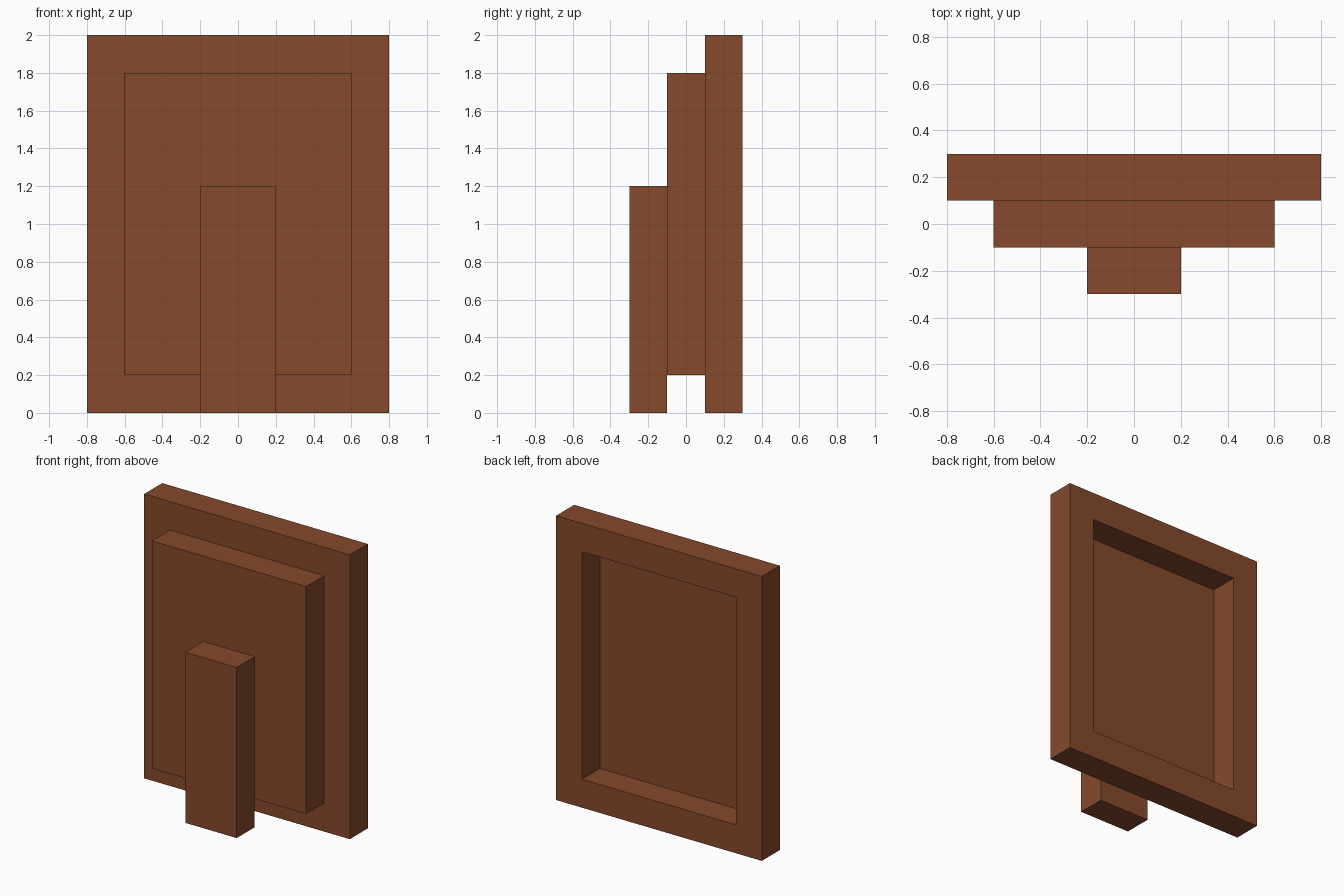
import bpy, bmesh

if "Cube" in bpy.data.objects:
    bpy.data.objects.remove(bpy.data.objects["Cube"])

wood = bpy.data.materials.new("brown wood")
wood.diffuse_color = (0.238, 0.067, 0.025, 1)
wood.use_nodes = True
wood.node_tree.nodes["Principled BSDF"].inputs["Base Color"].default_value = wood.diffuse_color


def finish(name, bm):
    bmesh.ops.recalc_face_normals(bm, faces=bm.faces)
    mesh = bpy.data.meshes.new(name)
    bm.to_mesh(mesh)
    bm.free()
    mesh.materials.append(wood)
    obj = bpy.data.objects.new(name, mesh)
    bpy.context.collection.objects.link(obj)
    return obj


def box(name, half_w, y0, y1, z0, z1):
    bm = bmesh.new()
    bmesh.ops.create_cube(bm, size=1)
    for v in bm.verts:
        v.co = (v.co.x * 2 * half_w,
                (y0 + y1) / 2 + v.co.y * (y1 - y0),
                (z0 + z1) / 2 + v.co.z * (z1 - z0))
    return finish(name, bm)


def ring(name, half_w, height, border, y0, y1):
    # rectangular border with mitred corners, extruded front to back
    bm = bmesh.new()
    loops = []
    for b in (0, border):
        w = half_w - b
        loops.append([bm.verts.new((x, y0, z)) for x, z in
                      ((-w, b), (w, b), (w, height - b), (-w, height - b))])
    outer, inner = loops
    for i in range(4):
        j = (i + 1) % 4
        bm.faces.new((outer[i], outer[j], inner[j], inner[i]))
    ext = bmesh.ops.extrude_face_region(bm, geom=bm.faces[:], use_keep_orig=True)
    moved = [g for g in ext["geom"] if isinstance(g, bmesh.types.BMVert)]
    bmesh.ops.translate(bm, verts=moved, vec=(0, y1 - y0, 0))
    return finish(name, bm)


# open border, raised panel filling the opening, upright support
ring("frame_border", 0.8, 2.0, 0.2, 0.1, 0.3)
box("panel", 0.6, -0.1, 0.1, 0.2, 1.8)
box("stand", 0.2, -0.3, -0.1, 0.0, 1.2)
